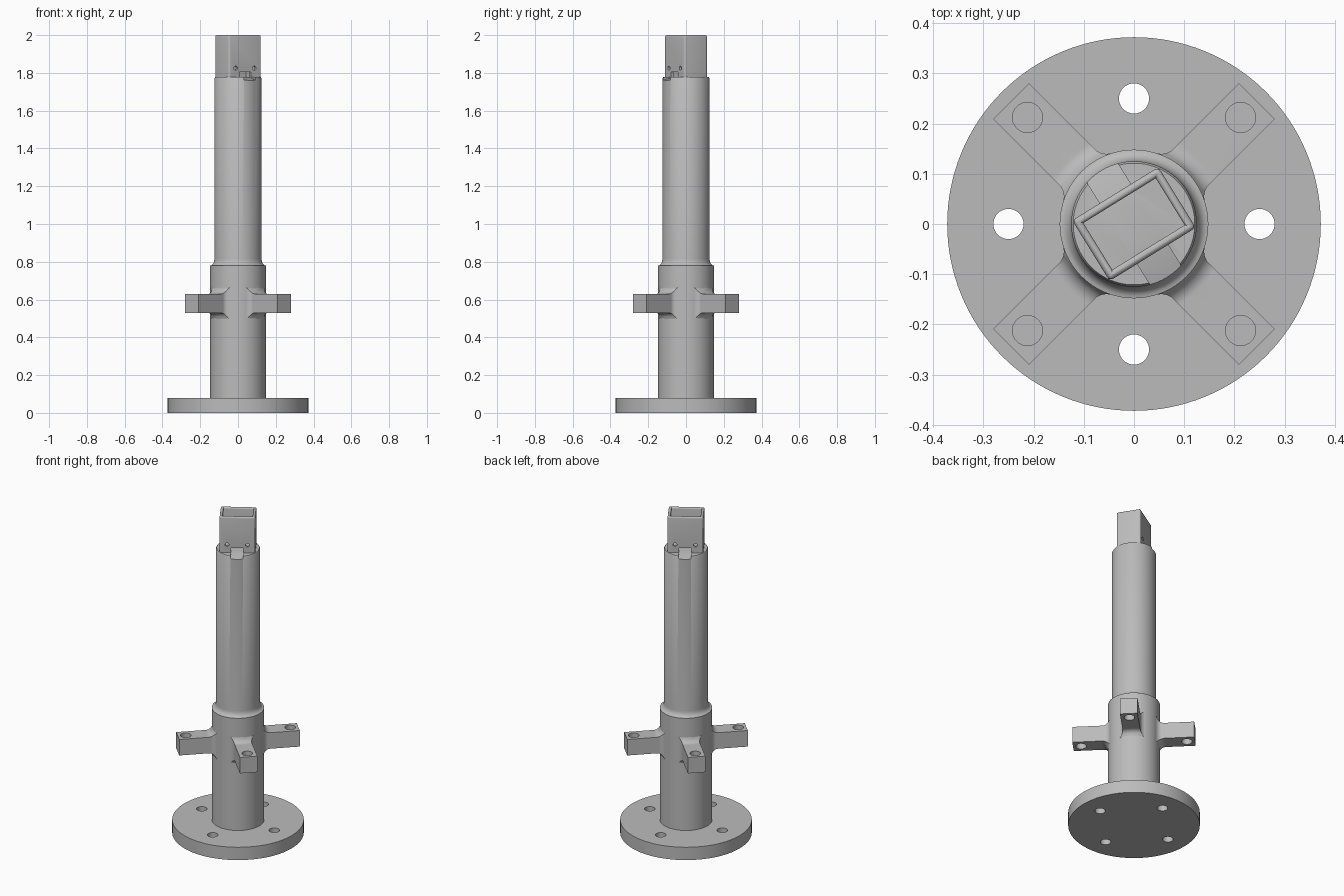
import bpy, bmesh, math
from mathutils import Matrix, Vector

cube = bpy.data.objects.get("Cube")
if cube:
    bpy.data.objects.remove(cube, do_unlink=True)

COLOUR = (0.5, 0.5, 0.5, 1)
steel = bpy.data.materials.new("grey steel")
steel.use_nodes = True
steel.diffuse_color = COLOUR
steel.node_tree.nodes["Principled BSDF"].inputs["Base Color"].default_value = COLOUR


def finish(name, bm, matrix=Matrix()):
    bmesh.ops.recalc_face_normals(bm, faces=bm.faces)
    mesh = bpy.data.meshes.new(name)
    bm.to_mesh(mesh)
    bm.free()
    mesh.transform(matrix)
    mesh.materials.append(steel)
    obj = bpy.data.objects.new(name, mesh)
    bpy.context.collection.objects.link(obj)
    return obj


def cylinder(name, radius, z0, z1, matrix=Matrix(), segments=48):
    bm = bmesh.new()
    bmesh.ops.create_cone(bm, cap_ends=True, segments=segments, radius1=radius,
                          radius2=radius, depth=z1 - z0,
                          matrix=Matrix.Translation((0, 0, (z0 + z1) / 2)))
    return finish(name, bm, matrix)


def lathe(name, profile, segments=96):
    bm = bmesh.new()
    rings = [[bm.verts.new((r * math.cos(math.tau * i / segments),
                            r * math.sin(math.tau * i / segments), z))
              for i in range(segments)] for r, z in profile]
    for a, b in zip(rings, rings[1:]):
        for i in range(segments):
            j = (i + 1) % segments
            bm.faces.new((a[i], a[j], b[j], b[i]))
    bm.faces.new(rings[0])
    bm.faces.new(rings[-1])
    return finish(name, bm)


def activate(obj):
    bpy.ops.object.select_all(action="DESELECT")
    obj.select_set(True)
    bpy.context.view_layer.objects.active = obj


def cut(obj, cutters):
    activate(obj)
    for cutter in cutters:
        cutter.hide_render = True
        mod = obj.modifiers.new("cut", "BOOLEAN")
        mod.operation, mod.solver, mod.object = "DIFFERENCE", "EXACT", cutter
        bpy.ops.object.modifier_apply(modifier=mod.name)


def discard(cutters):
    for cutter in cutters:
        bpy.data.objects.remove(cutter, do_unlink=True)


def smooth(obj):
    activate(obj)
    bpy.ops.object.shade_smooth_by_angle(angle=math.radians(30))


# Round base flange with four bolt holes
TUBE = 0.148
flange = cylinder("base_flange", 0.372, 0, 0.08, segments=128)
holes = [cylinder("bolt_cutter", 0.03, -0.1, 0.2,
                  Matrix.Rotation(k * math.pi / 2, 4, "Z") @ Matrix.Translation((0.25, 0, 0)))
         for k in range(4)]
cut(flange, holes)
discard(holes)
smooth(flange)

# Lower sleeve and narrower shaft joined by a concave shoulder
cove = [(TUBE - 0.023 * math.sin(t * math.pi / 12),
         0.78 + 0.035 * (1 - math.cos(t * math.pi / 12))) for t in range(7)]
shaft = lathe("shaft", [(TUBE, 0.07)] + cove + [(0.125, 1.77), (0.121, 1.777)])

# Lugs with flared roots on the diagonals
FILLET, HALF, MID = 0.035, 0.05, 0.58


def flare(distance):
    d = min(max(distance, 0), FILLET)
    return HALF + FILLET - math.sqrt(FILLET ** 2 - d ** 2)


def lug_mesh():
    bm = bmesh.new()
    centre = TUBE + FILLET
    side_start = math.sqrt(centre ** 2 - (HALF + FILLET) ** 2)
    stations = [0.128 + (centre - 0.128) * i / 14 for i in range(15)] + [0.346]
    loops = []
    for r in stations:
        w = flare(min(side_start - r, 0.0305))
        top = []
        for i in range(-4, 5):
            y = w * i / 4
            top.append((r, y, flare(centre - math.hypot(r, y))))
        points = top + [(x, y, -z) for x, y, z in reversed(top)]
        loops.append([bm.verts.new(p) for p in points])
    for a, b in zip(loops, loops[1:]):
        for i in range(len(a)):
            j = (i + 1) % len(a)
            bm.faces.new((a[i], a[j], b[j], b[i]))
    bm.faces.new(loops[0])
    bm.faces.new(loops[-1])
    return bm


for k, side in enumerate(("back_left", "back_right", "front_right", "front_left")):
    turn = Matrix.Rotation(math.pi / 4 + k * math.pi / 2, 4, "Z")
    lug = finish("lug_" + side, lug_mesh(), turn @ Matrix.Translation((0, 0, MID)))
    hole = cylinder("lug_cutter", 0.03, 0.4, 0.8, turn @ Matrix.Translation((0.3, 0, 0)))
    cut(lug, [hole])
    discard([hole])
    smooth(lug)

# Hollow rectangular head with a rounded rim
TURN = Matrix.Rotation(math.radians(31.7), 4, "Z")
BOTTOM, TOP, FLOOR = 1.7, 2.0, 1.778
bm = bmesh.new()
bmesh.ops.create_cube(bm, size=1, matrix=Matrix.Translation((0, 0, (BOTTOM + TOP) / 2))
                      @ Matrix.Diagonal((0.202, 0.142, TOP - BOTTOM, 1)))
bm.normal_update()
mouth = max(bm.faces, key=lambda f: f.calc_center_median().z)
bmesh.ops.inset_region(bm, faces=[mouth], thickness=0.023)
pocket = bmesh.ops.extrude_discrete_faces(bm, faces=[mouth])["faces"][0]
bmesh.ops.translate(bm, verts=pocket.verts, vec=(0, 0, FLOOR - TOP))
bm.normal_update()
rim = [e for e in bm.edges if len(e.link_faces) == 2
       and all(v.co.z > TOP - 0.001 for v in e.verts)
       and sum(abs(f.normal.z) > 0.9 for f in e.link_faces) == 1]
corners = [e for e in bm.edges if abs(e.verts[0].co.z - e.verts[1].co.z) > 0.25]
bmesh.ops.bevel(bm, geom=rim + corners, offset=0.009, segments=4,
                profile=0.5, affect="EDGES")
head = finish("square_head", bm, TURN)

# Drain channel through the head foot, sloping off the shaft shoulder
section = [(-0.15, 1.755), (-0.05, FLOOR), (0.05, FLOOR), (0.15, 1.755),
           (0.15, 1.806), (-0.15, 1.806)]
bm = bmesh.new()
ends = [[bm.verts.new((x, y, z)) for y, z in section] for x in (-0.036, 0.036)]
for i in range(len(section)):
    j = (i + 1) % len(section)
    bm.faces.new((ends[0][i], ends[0][j], ends[1][j], ends[1][i]))
for end in ends:
    bm.faces.new(end)
channel = finish("channel_cutter", bm, TURN)

# Small pin holes in both long walls
pins = [cylinder("pin_cutter", 0.011, -0.2, 0.2,
                 TURN @ Matrix.Translation((x, 0, 1.825)) @ Matrix.Rotation(math.pi / 2, 4, "X"),
                 segments=20) for x in (-0.058, 0.058)]
cut(head, [channel] + pins)
cut(shaft, [channel])
discard([channel] + pins)
smooth(head)
smooth(shaft)
